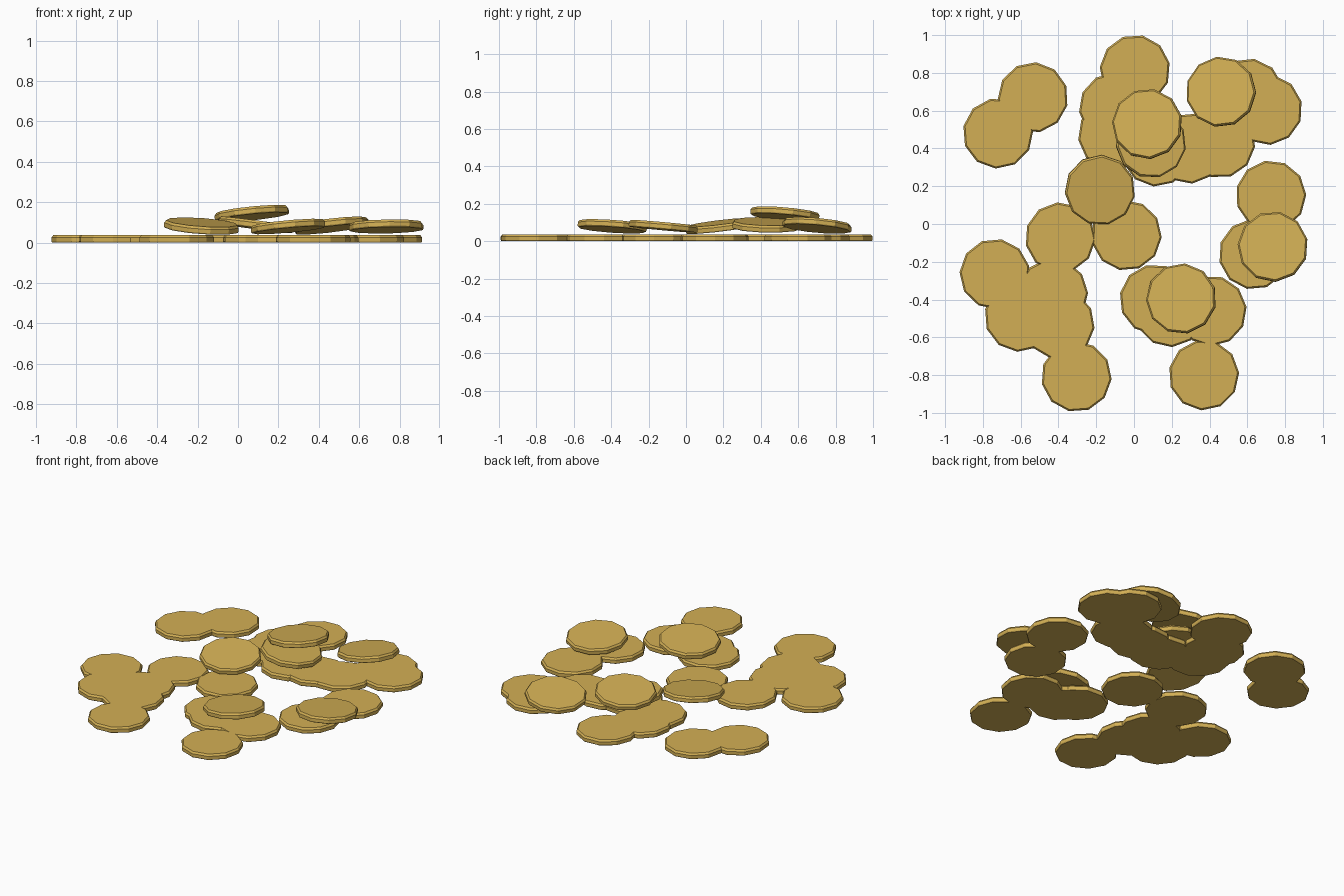
import bpy, bmesh, math, random
from mathutils import Vector, Matrix

if "Cube" in bpy.data.objects:
    bpy.data.objects.remove(bpy.data.objects["Cube"])

random.seed(4)
SIDES, R, H = 11, 0.187, 0.037

gold = bpy.data.materials.new("gold")
gold.diffuse_color = (0.65, 0.43, 0.09, 1)
gold.use_nodes = True
gold.node_tree.nodes["Principled BSDF"].inputs["Base Color"].default_value = gold.diffuse_color


def coin(name, x, y, z=H / 2, sx=0.0, sy=0.0):
    """One 11-sided coin centred at x, y, z; sx and sy are the slopes of its face."""
    bm = bmesh.new()
    spin = random.uniform(0, math.tau)
    rings = []
    for r, h in ((R - 0.004, 0), (R, 0.006), (R, H - 0.012), (R - 0.009, H)):
        rings.append([bm.verts.new((r * math.cos(spin + math.tau * i / SIDES),
                                    r * math.sin(spin + math.tau * i / SIDES),
                                    h - H / 2)) for i in range(SIDES)])
    bm.faces.new(rings[0][::-1])
    bm.faces.new(rings[-1])
    for a, b in zip(rings, rings[1:]):
        for i in range(SIDES):
            j = (i + 1) % SIDES
            bm.faces.new((a[i], a[j], b[j], b[i]))
    # tilt the coin so its face follows the slopes
    tilt = Vector((0, 0, 1)).rotation_difference(Vector((-sx, -sy, 1)).normalized())
    bm.transform(Matrix.Translation((x, y, z)) @ tilt.to_matrix().to_4x4())
    me = bpy.data.meshes.new(name)
    bm.to_mesh(me)
    bm.free()
    me.materials.append(gold)
    bpy.context.collection.objects.link(bpy.data.objects.new(name, me))


# coins lying flat on the ground
flat = [(-0.535, 0.67), (-0.72, 0.48), (0.005, 0.815), (-0.105, 0.615),
        (-0.11, 0.47), (0.29, 0.40), (0.12, 0.385), (0.455, 0.43),
        (0.705, 0.605), (0.605, 0.69), (-0.04, -0.06), (0.725, 0.15),
        (0.635, -0.16), (0.11, -0.40), (0.19, -0.465), (0.41, -0.46),
        (0.37, -0.80), (-0.305, -0.808), (-0.395, -0.53), (-0.605, -0.49),
        (-0.737, -0.265), (-0.39, -0.072), (-0.43, -0.37)]
for n, (x, y) in enumerate(flat, 1):
    coin(f"flat_coin_{n}", x, y)

# coins leaning on top of the others
leaning = [(0.07, 0.53, 0.145, 0.10, -0.09), (0.09, 0.43, 0.088, -0.13, -0.02),
           (0.46, 0.70, 0.085, 0.12, -0.09), (-0.18, 0.18, 0.082, -0.07, 0.12),
           (0.735, -0.12, 0.08, 0.02, -0.09), (0.25, -0.395, 0.08, 0.09, -0.07)]
for n, c in enumerate(leaning, 1):
    coin(f"leaning_coin_{n}", *c)
